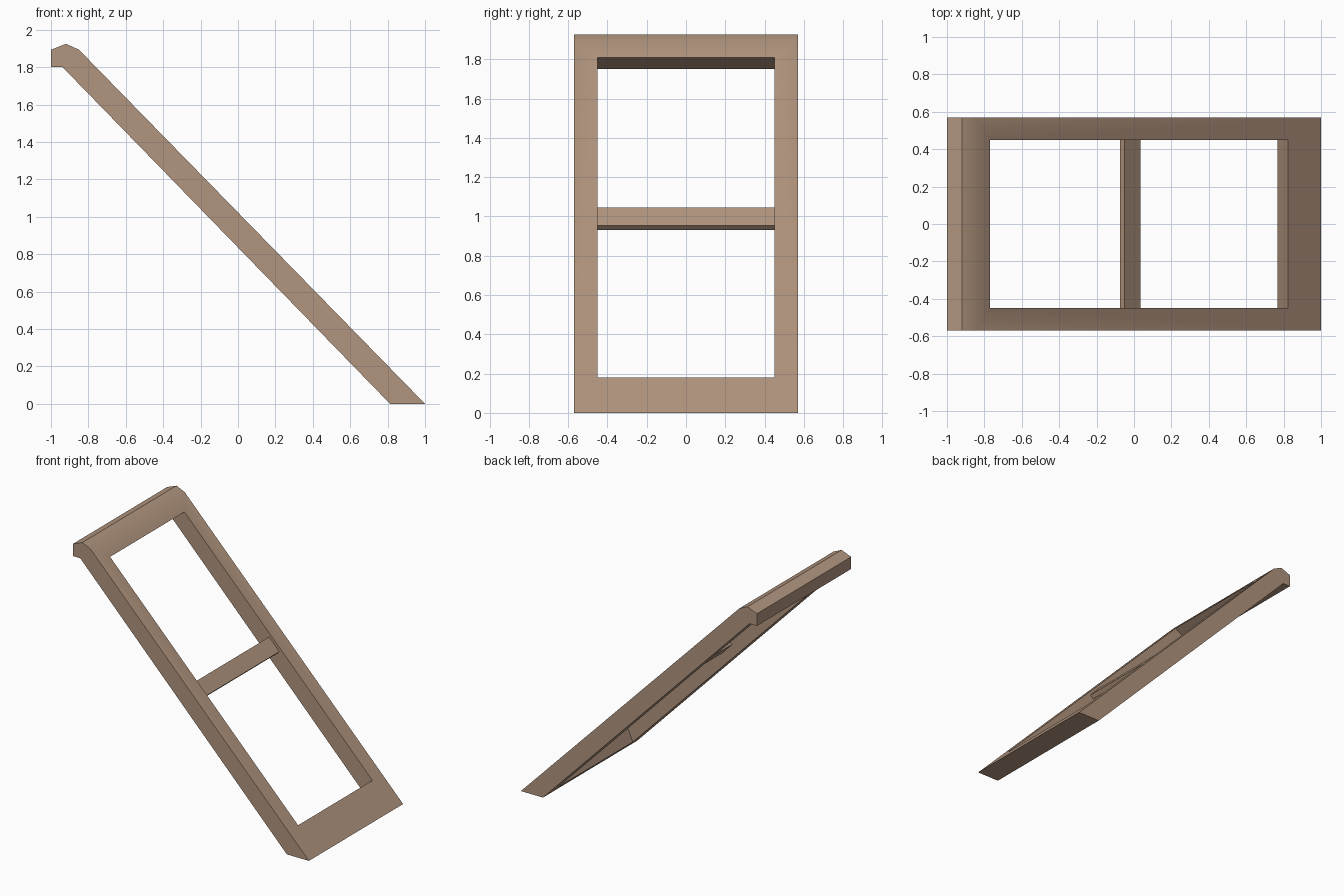
import bpy
import bmesh
from math import radians

cube = bpy.data.objects.get("Cube")
if cube:
    bpy.data.objects.remove(cube, do_unlink=True)

# Single wood colour
wood = bpy.data.materials.new("brown_wood")
wood.use_nodes = True
colour = (0.44, 0.30, 0.21, 1)
wood.diffuse_color = colour
wood.node_tree.nodes["Principled BSDF"].inputs["Base Color"].default_value = colour


def prism(name, profile, half_width):
    """Extrude a side profile (x, z) across the width."""
    bm = bmesh.new()
    face = bm.faces.new([bm.verts.new((x, -half_width, z)) for x, z in profile])
    side = bmesh.ops.extrude_face_region(bm, geom=[face])["geom"]
    verts = [v for v in side if isinstance(v, bmesh.types.BMVert)]
    bmesh.ops.translate(bm, verts=verts, vec=(0, 2 * half_width, 0))
    bmesh.ops.recalc_face_normals(bm, faces=bm.faces)
    mesh = bpy.data.meshes.new(name)
    bm.to_mesh(mesh)
    bm.free()
    mesh.materials.append(wood)
    obj = bpy.data.objects.new(name, mesh)
    bpy.context.collection.objects.link(obj)
    return obj


def select_only(obj):
    bpy.ops.object.select_all(action="DESELECT")
    obj.select_set(True)
    bpy.context.view_layer.objects.active = obj


# Leaning frame with a hooked, rounded top
frame = prism("leaning_frame", [
    (-1, 1.80), (-1, 1.893), (-0.92, 1.925), (-0.85, 1.893),
    (1, 0), (0.813, 0), (-0.938, 1.80)], 0.57)

# Opening through the frame, cut at the angles of the header and sill
cutter = prism("opening_cutter", [
    (-0.645, 1.87), (-1.015, 1.69), (0.706, -0.088), (0.883, 0.314)], 0.45)
cutter.hide_render = True
cut = frame.modifiers.new("opening", "BOOLEAN")
cut.operation = "DIFFERENCE"
cut.solver = "EXACT"
cut.object = cutter
select_only(frame)
bpy.ops.object.modifier_apply(modifier=cut.name)
bpy.data.objects.remove(cutter, do_unlink=True)
bpy.ops.object.shade_smooth_by_angle(angle=radians(30))

# Thin recessed crossbar between the rails
prism("crossbar", [
    (-0.05, 1.045), (0.035, 0.955), (0.01, 0.93), (-0.075, 1.02)], 0.45)
